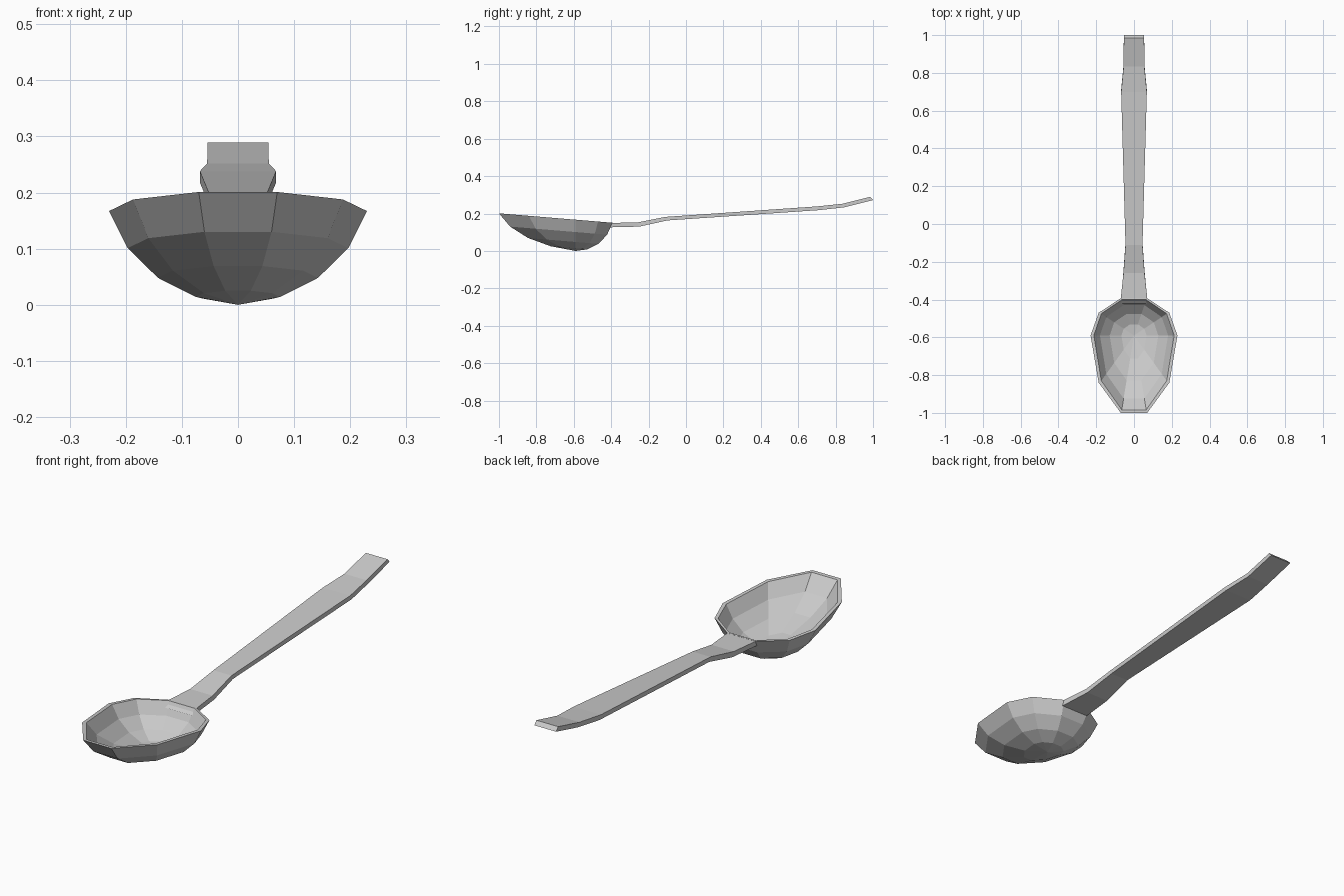
import bpy, bmesh

if "Cube" in bpy.data.objects:
    bpy.data.objects.remove(bpy.data.objects["Cube"])

CY = -0.59          # y of the bowl's deepest point
TILT = -0.083       # rim and rings rise toward the tip


def make_object(name, bm):
    bmesh.ops.recalc_face_normals(bm, faces=bm.faces)
    mesh = bpy.data.meshes.new(name)
    bm.to_mesh(mesh)
    bm.free()
    obj = bpy.data.objects.new(name, mesh)
    bpy.context.collection.objects.link(obj)
    return obj


def bridge(bm, a, b):
    n = len(a)
    for i in range(n):
        j = (i + 1) % n
        bm.faces.new((a[i], a[j], b[j], b[i]))


# Bowl: ten-sided rim outline, repeated as shrinking rings outside then inside
half = [(0.07, -1.0), (0.187, -0.84), (0.23, -0.59), (0.187, -0.47), (0.07, -0.393)]
outline = half + [(-x, y) for x, y in reversed(half)]
# x scale, y scale, height
outer = [(0.325, 0.325, 0.014), (0.62, 0.62, 0.048), (0.855, 0.855, 0.101), (1, 1, 0.167)]
inner = [(0.925, 0.96, 0.167), (0.785, 0.815, 0.11), (0.56, 0.58, 0.063), (0.29, 0.3, 0.033)]

bm = bmesh.new()
rings = []
for sx, sy, h in outer + inner:
    rings.append([bm.verts.new((x * sx, CY + (y - CY) * sy, h + TILT * (y - CY) * sy))
                  for x, y in outline])
for a, b in zip(rings, rings[1:]):
    bridge(bm, a, b)
for ring, z in ((rings[0], 0.0), (rings[-1], 0.022)):
    tip = bm.verts.new((0, CY, z))
    for i in range(10):
        bm.faces.new((ring[i], ring[(i + 1) % 10], tip))
make_object("bowl", bm)

# Handle: rectangular sections (half width, top y, top z, bottom y, bottom z)
stations = [(0.07, -0.395, 0.150, -0.42, 0.126),
            (0.056, -0.26, 0.152, -0.25, 0.130),
            (0.045, -0.11, 0.182, -0.10, 0.163),
            (0.068, 0.70, 0.238, 0.71, 0.218),
            (0.055, 0.835, 0.252, 0.845, 0.233),
            (0.054, 0.985, 0.289, 1.0, 0.272)]
bm = bmesh.new()
loops = [[bm.verts.new(p) for p in ((-w, ty, tz), (w, ty, tz), (w, by, bz), (-w, by, bz))]
         for w, ty, tz, by, bz in stations]
for a, b in zip(loops, loops[1:]):
    bridge(bm, a, b)
bm.faces.new(loops[0])
bm.faces.new(loops[-1])
make_object("handle", bm)
